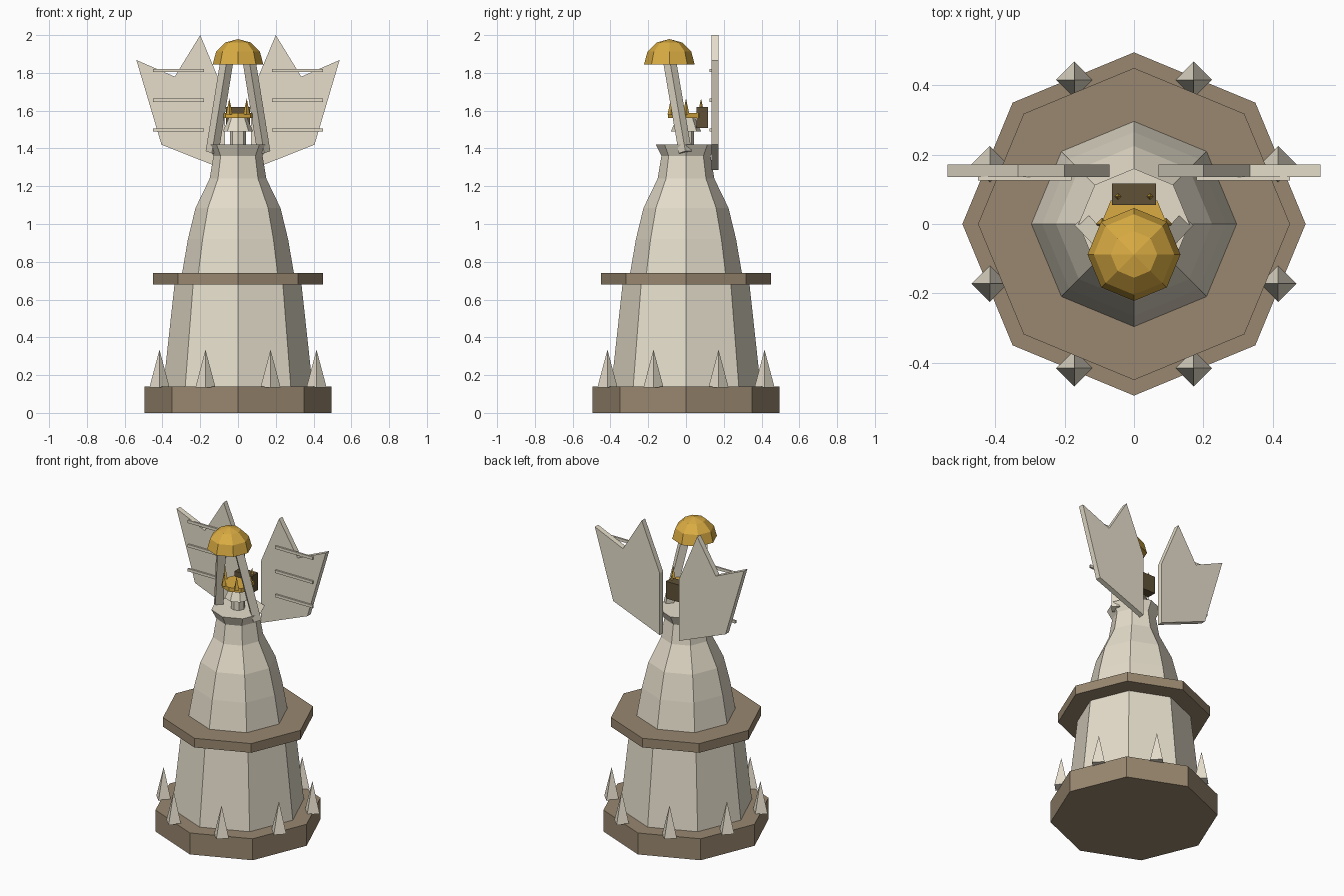
import bpy, bmesh
from math import cos, sin, pi, radians
from mathutils import Vector, Matrix

cube = bpy.data.objects.get("Cube")
if cube:
    bpy.data.objects.remove(cube, do_unlink=True)


def material(name, rgb):
    m = bpy.data.materials.new(name)
    m.use_nodes = True
    m.diffuse_color = (*rgb, 1)
    m.node_tree.nodes["Principled BSDF"].inputs["Base Color"].default_value = (*rgb, 1)
    return m


STONE = material("pale stone", (0.79, 0.73, 0.60))
BROWN = material("brown stone", (0.32, 0.245, 0.16))
GOLD = material("gold", (0.70, 0.41, 0.055))
DARK = material("dark wood", (0.115, 0.083, 0.037))


def finish(name, bm, mat):
    bmesh.ops.recalc_face_normals(bm, faces=bm.faces)
    mesh = bpy.data.meshes.new(name)
    bm.to_mesh(mesh)
    bm.free()
    mesh.materials.append(mat)
    obj = bpy.data.objects.new(name, mesh)
    bpy.context.collection.objects.link(obj)
    return obj


def lathe(name, profile, mat, sides=8, x=0, y=0):
    """Faceted solid from (radius, height) pairs; radius 0 makes a point."""
    bm = bmesh.new()
    rings = []
    for r, z in profile:
        n = sides if r > 0 else 1
        rings.append([bm.verts.new((x + r * cos(2 * pi * i / sides),
                                    y + r * sin(2 * pi * i / sides), z)) for i in range(n)])
    for a, b in zip(rings, rings[1:]):
        for i in range(sides):
            j = (i + 1) % sides
            if len(b) == 1:
                bm.faces.new((a[i], a[j], b[0]))
            else:
                bm.faces.new((a[i], a[j], b[j], b[i]))
    for ring in (rings[0], rings[-1]):
        if len(ring) > 1:
            bm.faces.new(ring)
    return finish(name, bm, mat)


def box(name, size, matrix, mat):
    bm = bmesh.new()
    bmesh.ops.create_cube(bm, size=1, matrix=matrix @ Matrix.Diagonal((*size, 1)))
    return finish(name, bm, mat)


def plate(name, outline, y0, y1, mat):
    """Flat panel drawn in x and z, with thickness along y."""
    bm = bmesh.new()
    face = bm.faces.new([bm.verts.new((x, y0, z)) for x, z in outline])
    out = bmesh.ops.extrude_face_region(bm, geom=[face])
    verts = [v for v in out["geom"] if isinstance(v, bmesh.types.BMVert)]
    bmesh.ops.translate(bm, verts=verts, vec=(0, y1 - y0, 0))
    return finish(name, bm, mat)


# Tower body, base and balcony ring
lathe("base", [(0.495, 0), (0.495, 0.14)], BROWN)
lathe("lower_tower", [(0.41, 0.005), (0.334, 0.70)], STONE)
lathe("balcony_ring", [(0.45, 0.68), (0.45, 0.74)], BROWN)
lathe("upper_tower", [(0.303, 0.70), (0.296, 0.74), (0.265, 0.92), (0.225, 1.085),
                      (0.15, 1.24), (0.13, 1.36), (0.16, 1.42)], STONE)

# Spikes standing on the middle of each base edge
for i in range(8):
    a = radians(22.5 + 45 * i)
    lathe("base_spike", [(0.053, 0.135), (0, 0.335)], STONE, 4,
          0.45 * cos(a), 0.45 * sin(a))

# Pedestal and crown on top of the tower
lathe("pedestal_post", [(0.042, 1.41), (0.042, 1.49)], STONE)
lathe("pedestal_cone", [(0.08, 1.49), (0.045, 1.57)], STONE)
lathe("crown_band", [(0.095, 1.56), (0.095, 1.587)], GOLD)
for i in range(6):
    a = radians(60 * i)
    lathe("crown_spike", [(0.018, 1.58), (0, 1.665)], GOLD, 4,
          0.092 * cos(a), 0.092 * sin(a))
box("rear_box", (0.126, 0.063, 0.112), Matrix.Translation((0, 0.086, 1.564)), DARK)

# Golden dome
R = 0.134
lathe("dome", [(R * cos(radians(t)), 1.845 + R * sin(radians(t))) for t in (0, 30, 60)]
      + [(0, 1.845 + R)], GOLD, y=-0.088)

# Leaning dome supports, wings and slats, one set per side
WING = [(0.07, 1.287), (0.405, 1.42), (0.538, 1.868), (0.335, 1.78), (0.20, 2.0), (0.07, 1.69)]
for side, s in (("left", 1), ("right", -1)):
    foot, head = Vector((s * 0.137, -0.004, 1.38)), Vector((s * 0.058, -0.088, 1.87))
    axis = head - foot
    turn = axis.to_track_quat("Z", "Y").to_matrix().to_4x4()
    box(side + "_support", (0.049, 0.049, axis.length),
        Matrix.Translation((foot + head) / 2) @ turn, STONE)
    plate(side + "_wing", [(s * x, z) for x, z in WING], 0.136, 0.171, STONE)
    for z in (1.4975, 1.655, 1.8125):
        box(side + "_wing_slat", (0.27, 0.012, 0.018),
            Matrix.Translation((s * 0.315, 0.131, z)), STONE)
